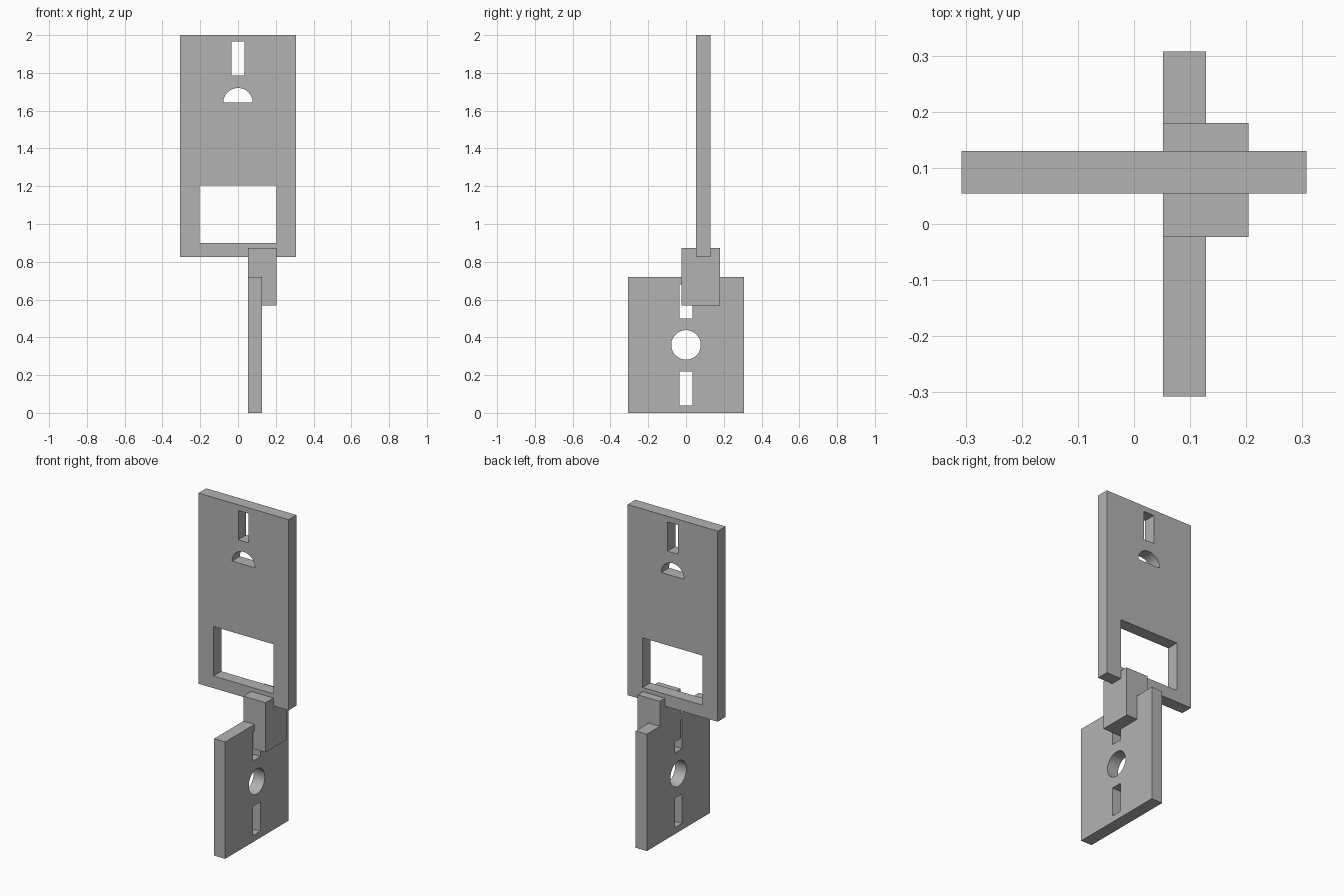
import bpy
import bmesh
from math import pi, cos, sin, radians

cube = bpy.data.objects.get("Cube")
if cube:
    bpy.data.objects.remove(cube, do_unlink=True)

grey = bpy.data.materials.new("plain grey")
grey.use_nodes = True
colour = (0.45, 0.45, 0.45, 1)
grey.diffuse_color = colour
grey.node_tree.nodes["Principled BSDF"].inputs["Base Color"].default_value = colour

HALF = 0.307       # half width of both plates
THICK = 0.076      # plate thickness


def rect(u0, u1, v0, v1):
    return [(u0, v0), (u1, v0), (u1, v1), (u0, v1)]


def arc(v, r, sweep, steps):
    """Points of an arc centred on u = 0, starting along +u."""
    count = steps if sweep >= 2 * pi else steps + 1
    return [(r * cos(sweep * i / steps), v + r * sin(sweep * i / steps))
            for i in range(count)]


def plate(name, loops, location, turn):
    """Upright plate: the first loop is the outline, the others are openings."""
    curve = bpy.data.curves.new(name + "_profile", 'CURVE')
    curve.dimensions = '2D'
    curve.fill_mode = 'BOTH'
    curve.extrude = THICK / 2
    for loop in loops:
        spline = curve.splines.new('POLY')
        spline.points.add(len(loop) - 1)
        for point, (u, v) in zip(spline.points, loop):
            point.co = (u, v, 0, 1)
        spline.use_cyclic_u = True
    source = bpy.data.objects.new(name + "_profile", curve)
    bpy.context.collection.objects.link(source)
    bpy.context.view_layer.update()
    mesh = bpy.data.meshes.new_from_object(
        source.evaluated_get(bpy.context.evaluated_depsgraph_get()))
    bpy.data.objects.remove(source, do_unlink=True)
    # Weld the caps to the rim
    bm = bmesh.new()
    bm.from_mesh(mesh)
    bmesh.ops.remove_doubles(bm, verts=bm.verts[:], dist=0.0001)
    bmesh.ops.recalc_face_normals(bm, faces=bm.faces[:])
    bm.to_mesh(mesh)
    bm.free()
    mesh.name = name
    mesh.materials.clear()
    mesh.materials.append(grey)
    obj = bpy.data.objects.new(name, mesh)
    bpy.context.collection.objects.link(obj)
    obj.location = location
    obj.rotation_euler = (radians(90), 0, turn)
    bpy.ops.object.select_all(action='DESELECT')
    obj.select_set(True)
    bpy.context.view_layer.objects.active = obj
    bpy.ops.object.shade_smooth_by_angle(angle=radians(30))
    return obj


# Upper plate with slot, half-round opening and window
plate("upper_plate", [
    rect(-HALF, HALF, 0.825, 2.0),
    rect(-0.035, 0.035, 1.785, 1.965),
    arc(1.642, 0.078, pi, 24),
    rect(-0.204, 0.204, 0.9, 1.205),
], (0, 0.092, 0), 0)

# Lower plate, turned a quarter, with round hole and two slots
plate("lower_plate", [
    rect(-HALF, HALF, 0, 0.72),
    rect(-0.035, 0.035, 0.04, 0.22),
    arc(0.36, 0.078, 2 * pi, 48),
    rect(-0.035, 0.035, 0.5, 0.68),
], (0.09, 0, 0), radians(90))

# Block joining the two plates
bpy.ops.mesh.primitive_cube_add(size=1, location=(0.128, 0.0785, 0.721))
block = bpy.context.object
block.name = "joining_block"
block.dimensions = (0.152, 0.203, 0.306)
bpy.ops.object.transform_apply(location=False, rotation=False, scale=True)
block.data.materials.append(grey)
